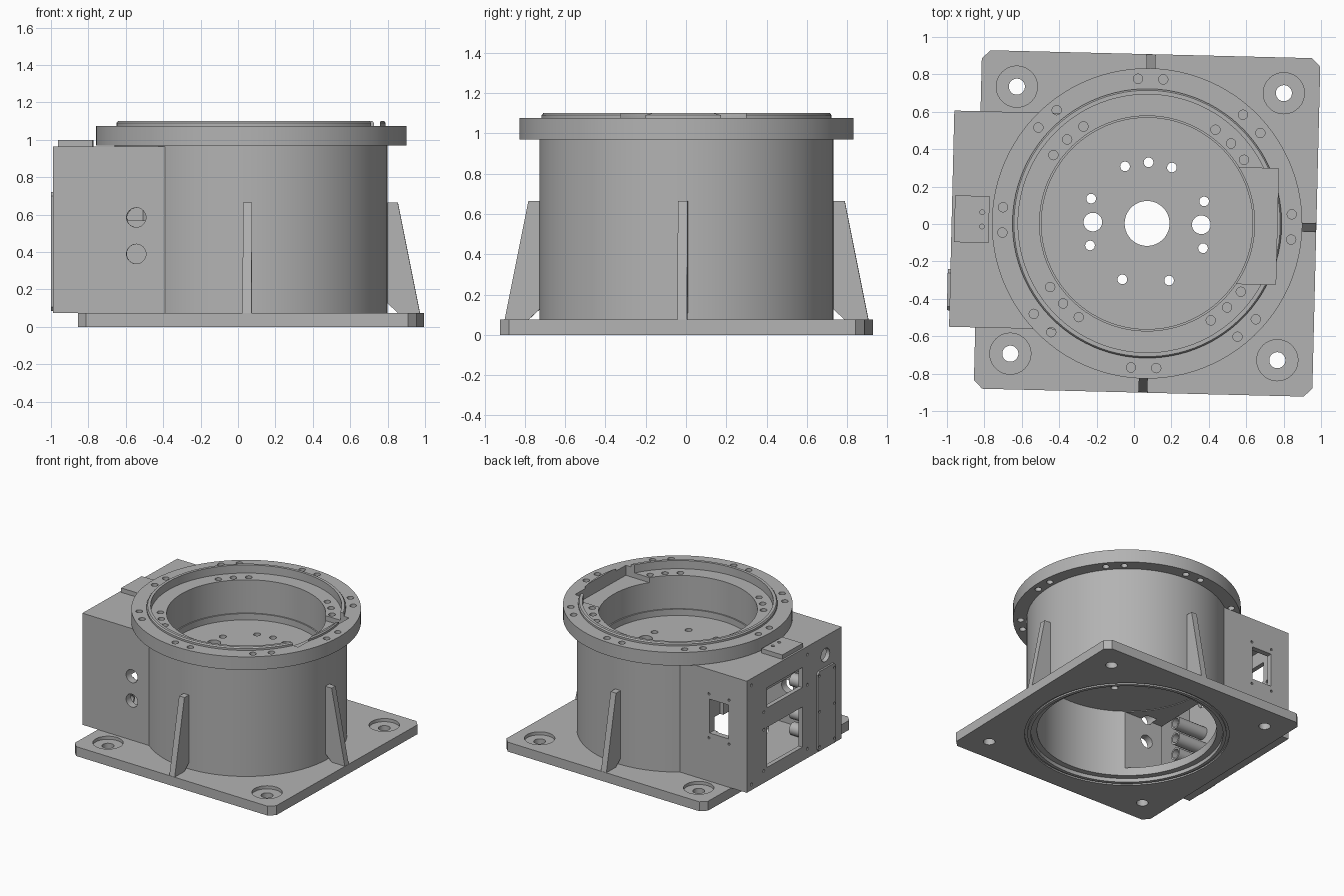
import bpy, bmesh, math
from mathutils import Matrix, Vector

if "Cube" in bpy.data.objects:
    bpy.data.objects.remove(bpy.data.objects["Cube"], do_unlink=True)

grey = bpy.data.materials.new("cast grey")
grey.use_nodes = True
grey.diffuse_color = (0.45, 0.45, 0.45, 1)
grey.node_tree.nodes["Principled BSDF"].inputs["Base Color"].default_value = grey.diffuse_color
PLACE = Matrix.Translation((0.07, 0.003, 0)) @ Matrix.Rotation(math.radians(-1.4), 4, "Z")
TURN = {"x": Matrix.Rotation(math.pi / 2, 4, "Y"), "y": Matrix.Rotation(math.pi / 2, 4, "X"),
        "z": Matrix.Identity(4)}
parts = []


def box(bm, x, y, z):
    """Add a box given its low and high limits on each axis."""
    size = (x[1] - x[0], y[1] - y[0], z[1] - z[0])
    mid = Vector((x[0] + x[1], y[0] + y[1], z[0] + z[1])) / 2
    bmesh.ops.create_cube(bm, size=1, matrix=Matrix.Translation(mid) @ Matrix.Diagonal((*size, 1)))


def rod(bm, centre, r, length, axis="z", n=24):
    """Add a cylinder centred on a point."""
    bmesh.ops.create_cone(bm, cap_ends=True, segments=n, radius1=r, radius2=r, depth=length,
                          matrix=Matrix.Translation(centre) @ TURN[axis])


def lathe(bm, profile, n=96):
    """Revolve a closed radius-height outline about the z axis."""
    rings = []
    for i in range(n):
        a = math.tau * i / n
        rings.append([bm.verts.new((r * math.cos(a), r * math.sin(a), z)) for r, z in profile])
    for i in range(n):
        a, b = rings[i], rings[(i + 1) % n]
        for j in range(len(profile)):
            k = (j + 1) % len(profile)
            bm.faces.new((a[j], b[j], b[k], a[k]))


def prism(bm, outline, offset):
    """Extrude a flat outline along an offset."""
    face = bm.faces.new([bm.verts.new(p) for p in outline])
    new = bmesh.ops.extrude_face_region(bm, geom=[face])["geom"]
    bmesh.ops.translate(bm, vec=offset, verts=[v for v in new if isinstance(v, bmesh.types.BMVert)])


def make(name, build):
    bm = bmesh.new()
    build(bm)
    bmesh.ops.recalc_face_normals(bm, faces=bm.faces)
    mesh = bpy.data.meshes.new(name)
    bm.to_mesh(mesh)
    bm.free()
    obj = bpy.data.objects.new(name, mesh)
    bpy.context.collection.objects.link(obj)
    mesh.materials.append(grey)
    parts.append(obj)
    return obj


def cut(obj, build):
    """Subtract a temporary cutter from a part."""
    cutter = make("cutter", build)
    parts.remove(cutter)
    cutter.hide_render = True
    mod = obj.modifiers.new("cut", "BOOLEAN")
    mod.operation, mod.solver, mod.object = "DIFFERENCE", "EXACT", cutter
    bpy.context.view_layer.objects.active = obj
    bpy.ops.object.modifier_apply(modifier=mod.name)
    bpy.data.objects.remove(cutter, do_unlink=True)


def polar(r, deg, z):
    a = math.radians(deg)
    return (r * math.cos(a), r * math.sin(a), z)


CORNERS = [(sx * 0.714, sy * 0.714) for sx in (-1, 1) for sy in (-1, 1)]

# base plate with clipped corners
H, C = 0.905, 0.045
octagon = [(H - C, H), (H, H - C), (H, C - H), (H - C, -H),
           (C - H, -H), (-H, C - H), (-H, H - C), (C - H, H)]
plate = make("base_plate", lambda bm: prism(bm, [(x, y, 0) for x, y in octagon], (0, 0, 0.075)))


def plate_holes(bm):
    rod(bm, (0, 0, 0), 0.655, 1, n=96)
    for x, y in CORNERS:
        rod(bm, (x, y, 0), 0.043, 1, n=32)


def plate_recesses(bm):
    rod(bm, (0, 0, 0), 0.70, 0.06, n=96)
    for x, y in CORNERS:
        rod(bm, (x, y, 0.1), 0.11, 0.1, n=40)


cut(plate, plate_holes)
cut(plate, plate_recesses)
cut(plate, lambda bm: lathe(bm, [(0.725, -0.1), (0.745, -0.1), (0.745, 0.012), (0.725, 0.012)]))

# drum with flange, raised lip, ledge and inner floor
drum = make("drum", lambda bm: lathe(bm, [
    (0.12, 0.57), (0.655, 0.57), (0.655, 0.075), (0.73, 0.075), (0.73, 0.97), (0.83, 0.97),
    (0.83, 1.075), (0.72, 1.075), (0.72, 1.09), (0.712, 1.1), (0.69, 1.1), (0.69, 1.035),
    (0.575, 1.035), (0.575, 0.77), (0.565, 0.77), (0.565, 0.72), (0.12, 0.72)]))


def drum_holes(bm):
    for k in range(8):
        for d in (-5, 5):
            rod(bm, polar(0.775, 45 * k + d, 1.02), 0.025, 0.3, n=16)
    for k in range(4):
        for d in (-10.3, 0, 10.3):
            rod(bm, polar(0.62, 45 + 90 * k + d, 1.03), 0.025, 0.14, n=16)
    for deg in [22.5 + 45 * k for k in range(8)] + [90]:
        rod(bm, polar(0.327, deg, 0.65), 0.026, 0.4, n=16)
    for x in (-0.29, 0.29):
        rod(bm, (x, 0, 0.65), 0.05, 0.4)


cut(drum, drum_holes)
cut(drum, lambda bm: box(bm, (0.4, 0.695), (-0.31, 0.31), (0.995, 1.3)))
opening = lambda bm: box(bm, (-0.78, -0.2), (-0.52, 0.52), (0.095, 0.565))
cut(drum, opening)

# hollow side housing
housing = make("side_housing", lambda bm: box(bm, (-1.045, -0.4), (-0.578, 0.578), (0.075, 0.965)))
cut(housing, lambda bm: rod(bm, (0, 0, 0.5), 0.70, 2, n=96))
cut(housing, lambda bm: box(bm, (-1.01, -0.74), (-0.535, 0.535), (0.095, 0.93)))
cut(housing, opening)


def housing_holes(bm):
    # twin cable holes at the front
    for z in (0.39, 0.585):
        rod(bm, (-0.60, -0.56, z), 0.052, 0.2, "y", 32)
    # rear window with its screw holes
    box(bm, (-0.883, -0.711), (0.45, 0.7), (0.46, 0.73))
    for x in (-0.885, -0.705):
        for z in (0.42, 0.77):
            rod(bm, (x, 0.56, z), 0.01, 0.1, "y", 10)
    # side windows, round port and screw holes
    box(bm, (-1.1, -0.98), (-0.10, 0.33), (0.66, 0.82))
    box(bm, (-1.1, -0.98), (-0.10, 0.33), (0.185, 0.505))
    rod(bm, (-1.03, -0.38, 0.815), 0.053, 0.1, "x", 28)
    for y, z in [(0.52, 0.91), (0.52, 0.12), (-0.16, 0.9), (-0.16, 0.15),
                 (0.37, 0.64), (0.37, 0.5), (0.37, 0.17), (-0.16, 0.66)]:
        rod(bm, (-1.03, y, z), 0.012, 0.1, "x", 10)


cut(housing, housing_holes)

# raised connector cover and its sockets inside
def cover(bm):
    y0, y1, z0, z1, c = -0.49, -0.27, 0.085, 0.72, 0.02
    outline = [(y0 + c, z0), (y1 - c, z0), (y1, z0 + c), (y1, z1 - c),
               (y1 - c, z1), (y0 + c, z1), (y0, z1 - c), (y0, z0 + c)]
    prism(bm, [(-1.059, y, z) for y, z in outline], (0.015, 0, 0))


cover_plate = make("connector_cover", cover)
def cover_screws(bm):
    for y in (-0.47, -0.29):
        for z in (0.12, 0.4, 0.685):
            rod(bm, (-1.06, y, z), 0.01, 0.02, "x", 10)


cut(cover_plate, cover_screws)


def sockets(bm):
    for k in range(4):
        rod(bm, (-0.885, -0.38, 0.15 + 0.13 * k), 0.05, 0.26, "x")


socket_rods = make("connector_sockets", sockets)


def socket_bores(bm):
    for k in range(4):
        rod(bm, (-0.75, -0.38, 0.15 + 0.13 * k), 0.036, 0.1, "x")


cut(socket_rods, socket_bores)

# small block on top of the housing
block = make("top_block", lambda bm: box(bm, (-1.03, -0.845), (-0.125, 0.125), (0.96, 1.0)))


def block_holes(bm):
    for y in (-0.038, 0.038):
        rod(bm, (-0.882, y, 1.0), 0.013, 0.05, n=12)


cut(block, block_holes)

# three tapered gussets
rib = [(0.715, 0.665), (0.785, 0.665), (0.903, 0.075), (0.785, 0.075), (0.715, 0.14)]
for name, deg in (("left_gusset", 0), ("back_gusset", 90), ("front_gusset", 270)):
    gusset = make(name, lambda bm: prism(bm, [(x, -0.024, z) for x, z in rib], (0, 0.048, 0)))
    gusset.data.transform(Matrix.Rotation(math.radians(deg), 4, "Z"))

# place everything and smooth the round walls
bpy.ops.object.select_all(action="DESELECT")
for obj in parts:
    obj.data.transform(PLACE)
    obj.select_set(True)
bpy.context.view_layer.objects.active = drum
bpy.ops.object.shade_smooth_by_angle(angle=math.radians(25))
